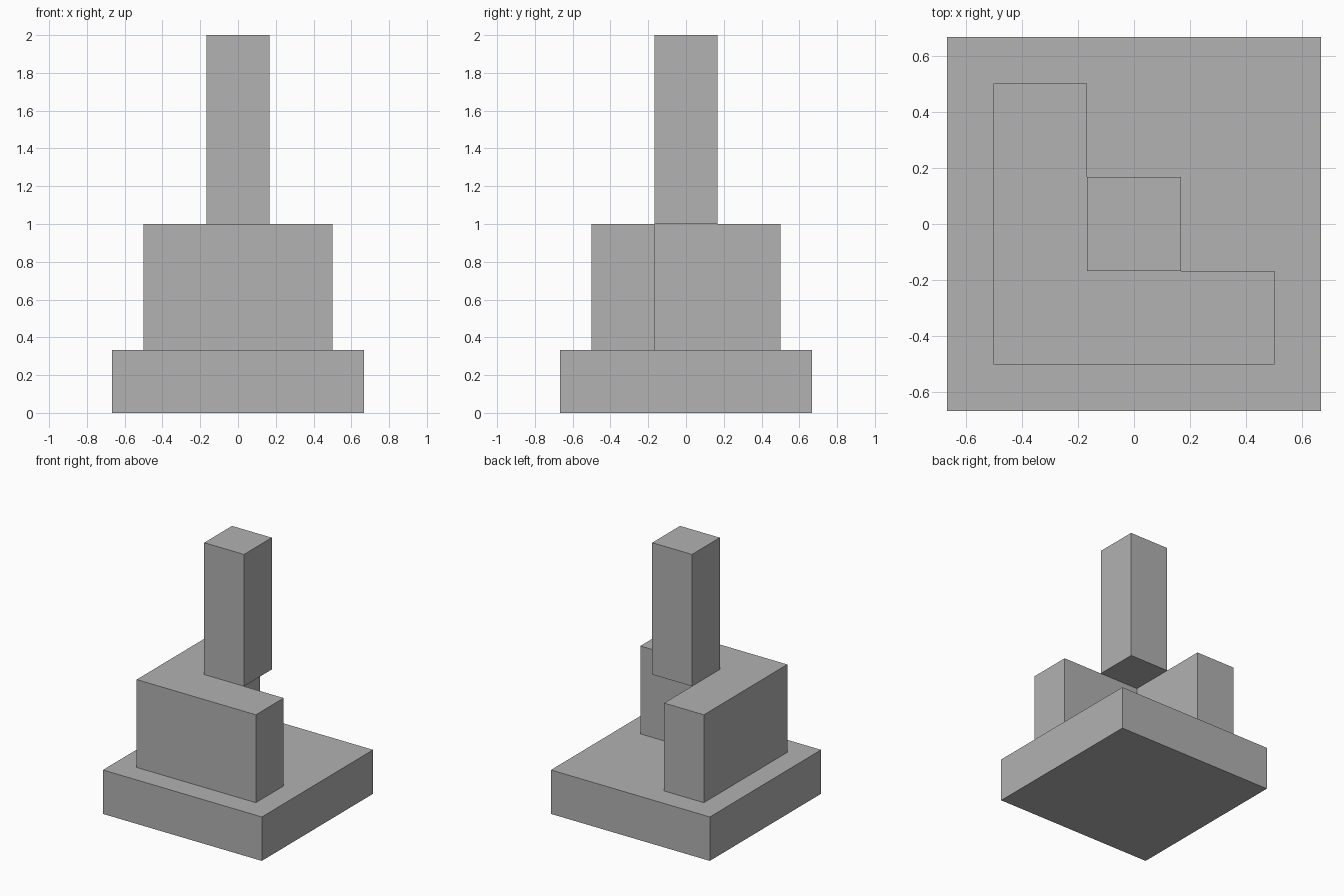
import bpy
import bmesh

cube = bpy.data.objects.get("Cube")
if cube:
    bpy.data.objects.remove(cube, do_unlink=True)

# Single grey for every part
grey = bpy.data.materials.new("plain_grey")
grey.use_nodes = True
colour = (0.445, 0.445, 0.445, 1)
grey.diffuse_color = colour
grey.node_tree.nodes["Principled BSDF"].inputs["Base Color"].default_value = colour


def prism(name, outline, bottom, top):
    """Extrude a flat outline from bottom to top."""
    bm = bmesh.new()
    base = bm.faces.new([bm.verts.new((x, y, bottom)) for x, y in outline])
    result = bmesh.ops.extrude_face_region(bm, geom=[base], use_keep_orig=True)
    for item in result["geom"]:
        if isinstance(item, bmesh.types.BMVert):
            item.co.z = top
    bmesh.ops.recalc_face_normals(bm, faces=bm.faces)
    mesh = bpy.data.meshes.new(name)
    bm.to_mesh(mesh)
    bm.free()
    mesh.materials.append(grey)
    obj = bpy.data.objects.new(name, mesh)
    bpy.context.collection.objects.link(obj)
    return obj


def square(half):
    return [(-half, -half), (half, -half), (half, half), (-half, half)]


unit = 1 / 3
inner = unit / 2
outer = unit * 1.5

# Wide square base
prism("base_slab", square(unit * 2), 0, unit)

# L-shaped wall along the front and right sides
corner = [(-outer, -outer), (outer, -outer), (outer, -inner),
          (-inner, -inner), (-inner, outer), (-outer, outer)]
prism("corner_wall", corner, unit, 1)

# Tall column held in the inner corner of the wall
prism("column", square(inner), 1, 2)
